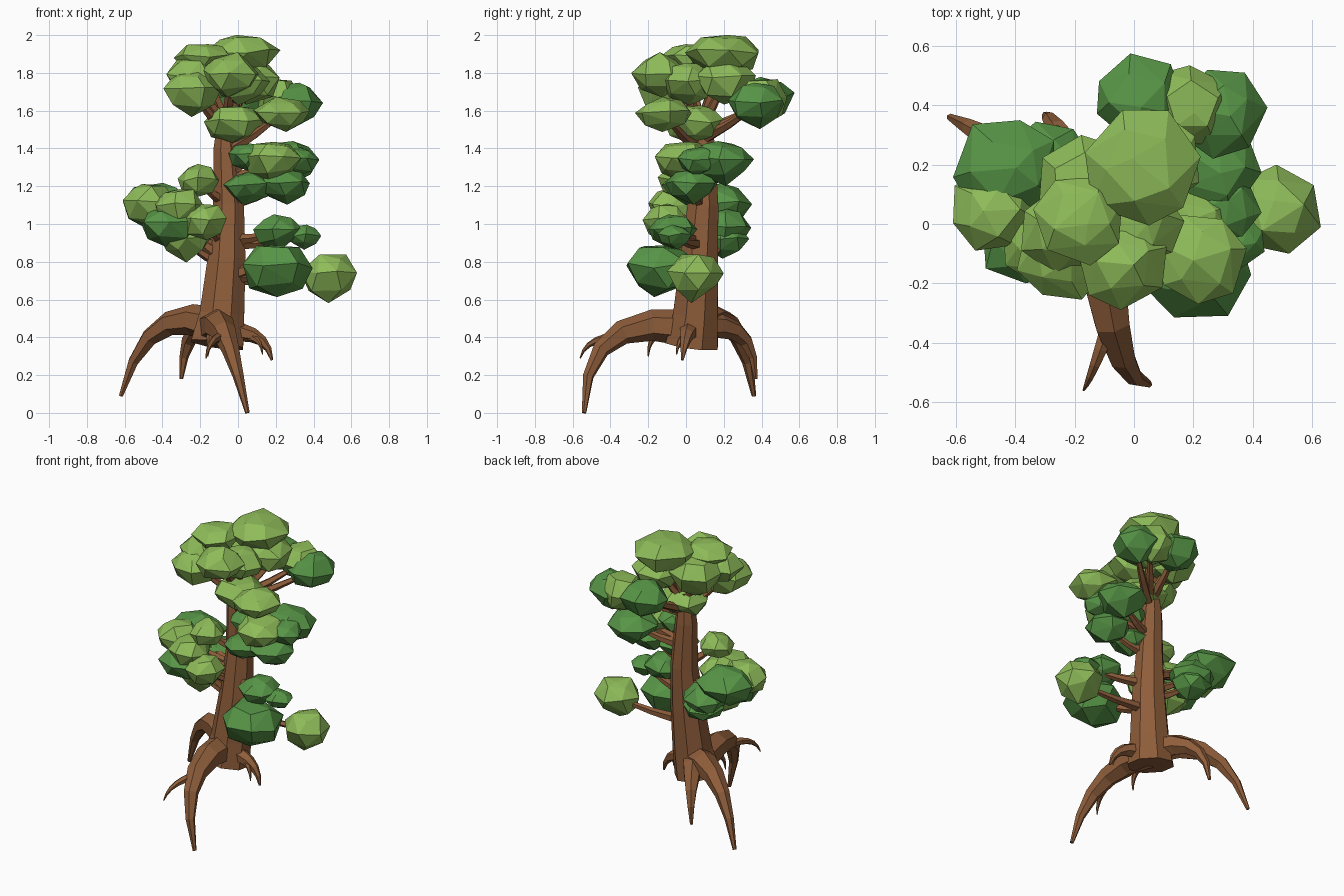
import bpy, bmesh, math, random
from mathutils import Vector

random.seed(7)
if "Cube" in bpy.data.objects:
    bpy.data.objects.remove(bpy.data.objects["Cube"], do_unlink=True)


def material(name, rgb):
    m = bpy.data.materials.new(name)
    m.use_nodes = True
    colour = (*rgb, 1)
    m.diffuse_color = colour
    m.node_tree.nodes["Principled BSDF"].inputs["Base Color"].default_value = colour
    return m


BARK = material("bark brown", (0.27, 0.11, 0.043))
LIGHT = material("light leaf green", (0.27, 0.5, 0.1))
DARK = material("dark leaf green", (0.095, 0.3, 0.062))


def finish(bm, name, mat):
    bmesh.ops.recalc_face_normals(bm, faces=bm.faces)
    mesh = bpy.data.meshes.new(name)
    bm.to_mesh(mesh)
    bm.free()
    mesh.materials.append(mat)
    bpy.context.collection.objects.link(bpy.data.objects.new(name, mesh))


def limb(name, points, radii, sides, side):
    """Flat-sided tapered limb following the points."""
    bm = bmesh.new()
    rings = []
    last = len(points) - 1
    for i, (p, radius) in enumerate(zip(points, radii)):
        along = (points[min(i + 1, last)] - points[max(i - 1, 0)]).normalized()
        u = (side - along * side.dot(along)).normalized()
        v = along.cross(u)
        angles = [math.tau * (k + 0.5) / sides for k in range(sides)]
        rings.append([bm.verts.new(p + (u * math.cos(a) + v * math.sin(a)) * radius)
                      for a in angles])
    for a, b in zip(rings, rings[1:]):
        for k in range(sides):
            j = (k + 1) % sides
            bm.faces.new((a[k], a[j], b[j], b[k]))
    bm.faces.new(rings[0])
    bm.faces.new(rings[-1])
    finish(bm, name, BARK)


def arched_limb(name, start, bend, end, radius, steps=5, sides=6, tip=0.12):
    """Limb along a curve pulled towards the bend point."""
    start, bend, end = Vector(start), Vector(bend), Vector(end)
    params = [i / steps for i in range(steps + 1)]
    points = [start.lerp(bend, t).lerp(bend.lerp(end, t), t) for t in params]
    radii = [radius * (1 - t * (1 - tip)) for t in params]
    across = Vector((0, 0, 1)).cross(end - start).normalized()
    limb(name, points, radii, sides, across)


def clump(name, mat, centre, spread, flat):
    """Coarse leaf mass: broad shallow top, angular sides, pointed underside."""
    bm = bmesh.new()
    spin = random.uniform(0, math.tau)
    # each ring: corner count, reach, height
    for corners, reach, z in ((1, 0.2, 1), (5, 0.62, 0.8), (7, 1, 0.2), (5, 0.75, -0.5), (1, 0.15, -1)):
        spin += 0.6
        for k in range(corners):
            a = spin + math.tau * k / corners + random.uniform(-0.15, 0.15)
            r = reach * random.uniform(0.93, 1.05)
            bm.verts.new((r * math.cos(a), r * math.sin(a), z + random.uniform(-0.12, 0.12)))
    bmesh.ops.convex_hull(bm, input=bm.verts)
    loose = [v for v in bm.verts if not v.link_faces]
    bmesh.ops.delete(bm, geom=loose, context="VERTS")
    for axis, half in enumerate((spread, spread, spread * flat)):
        low = min(v.co[axis] for v in bm.verts)
        high = max(v.co[axis] for v in bm.verts)
        for v in bm.verts:
            t = 2 * (v.co[axis] - low) / (high - low) - 1
            v.co[axis] = centre[axis] + t * half
    finish(bm, name, mat)


def bough(name, mat, flat, drop, *clumps):
    """Leaf clumps (x, y, z, spread); branches leave the trunk this far below them."""
    for i, (x, y, z, spread) in enumerate(clumps, 1):
        clump(f"{name}_leaves_{i}", mat, (x, y, z), spread, flat)
        root = Vector((-0.06, 0.08, min(z - drop, 1.52)))
        middle = root.lerp(Vector((x, y, z)), 0.5) - Vector((0, 0, 0.02))
        arched_limb(f"{name}_branch_{i}", root, middle, (x, y, z), 0.035, 2, 5, 0.35)


# Trunk
trunk = [(-0.11, 0.03, 0.36), (-0.085, 0.05, 0.52), (-0.06, 0.07, 0.82),
         (-0.05, 0.09, 1.1), (-0.065, 0.09, 1.4), (-0.06, 0.09, 1.6)]
limb("trunk", [Vector(p) for p in trunk], (0.15, 0.128, 0.108, 0.088, 0.07, 0.045),
     8, Vector((1, 0, 0)))

# Roots
arched_limb("left_root", (-0.1, 0.06, 0.46), (-0.48, 0.29, 0.61), (-0.62, 0.36, 0.09), 0.1)
arched_limb("front_root", (-0.12, 0.02, 0.45), (-0.08, -0.54, 0.55), (0.05, -0.54, 0), 0.1)
arched_limb("back_root", (-0.12, 0.08, 0.46), (-0.28, 0.36, 0.5), (-0.3, 0.37, 0.18), 0.08)
arched_limb("right_root", (-0.06, 0.02, 0.43), (0.15, 0, 0.44), (0.18, -0.02, 0.28), 0.06)
arched_limb("front_rootlet", (-0.09, -0.36, 0.4), (-0.15, -0.53, 0.4), (-0.17, -0.56, 0.29), 0.03)
arched_limb("right_rootlet", (0.06, 0, 0.4), (0.12, -0.04, 0.4), (0.13, -0.05, 0.31), 0.025)
arched_limb("inner_rootlet", (-0.14, -0.1, 0.43), (-0.15, -0.2, 0.42), (-0.16, -0.2, 0.3), 0.03)

# Stout lower branches
arched_limb("left_branch", (-0.06, 0.07, 0.8), (-0.15, 0.04, 0.87), (-0.28, 0, 0.96), 0.06, 3)
arched_limb("right_branch", (-0.06, 0.07, 0.72), (0.05, 0, 0.75), (0.2, -0.1, 0.8), 0.06, 3)

# Foliage, from the crown down
bough("crown_top", LIGHT, 0.58, 0.2, (0.03, 0.19, 1.888, 0.195), (-0.19, 0.01, 1.865, 0.15))
bough("crown", LIGHT, 0.8, 0.2,
      (-0.04, -0.14, 1.79, 0.15), (-0.24, -0.1, 1.69, 0.155),
      (-0.24, -0.03, 1.77, 0.14), (-0.16, 0.14, 1.76, 0.16),
      (0.06, 0.21, 1.76, 0.16), (0.03, 0, 1.74, 0.14))
bough("crown_base", LIGHT, 0.62, 0.2, (-0.02, 0.04, 1.53, 0.16), (0.23, -0.12, 1.58, 0.15))
bough("back_bough", DARK, 0.82, 0.18, (0.02, 0.43, 1.66, 0.145), (0.3, 0.37, 1.625, 0.15))
bough("back_middle_bough", LIGHT, 0.9, 0.18, (0.2, 0.4, 1.645, 0.135))
bough("middle_bough", DARK, 0.7, 0.1,
      (0.26, 0.19, 1.32, 0.17), (0.05, 0, 1.19, 0.13),
      (0.24, 0.03, 1.2, 0.14), (0.06, 0.03, 1.35, 0.11), (0.32, 0.06, 1.33, 0.11))
bough("middle_front_bough", LIGHT, 0.68, 0.1, (0.18, -0.01, 1.33, 0.155))
bough("left_bough", DARK, 0.75, 0.12,
      (-0.44, 0.18, 1.09, 0.17), (-0.36, -0.05, 0.99, 0.15),
      (-0.28, 0.2, 0.97, 0.145), (-0.28, 0.21, 0.91, 0.125))
bough("left_front_bough", LIGHT, 0.8, 0.12,
      (-0.47, 0.05, 1.1, 0.14), (-0.18, -0.11, 1.01, 0.12), (-0.31, -0.07, 1.08, 0.13),
      (-0.28, 0, 0.9, 0.13), (-0.21, -0.04, 1.23, 0.11))
bough("right_bough", DARK, 0.74, 0.04,
      (0.21, -0.13, 0.75, 0.185), (0.21, -0.07, 0.955, 0.13), (0.35, -0.06, 0.93, 0.09))
bough("right_tip_bough", LIGHT, 0.86, 0, (0.48, 0.05, 0.71, 0.15))
